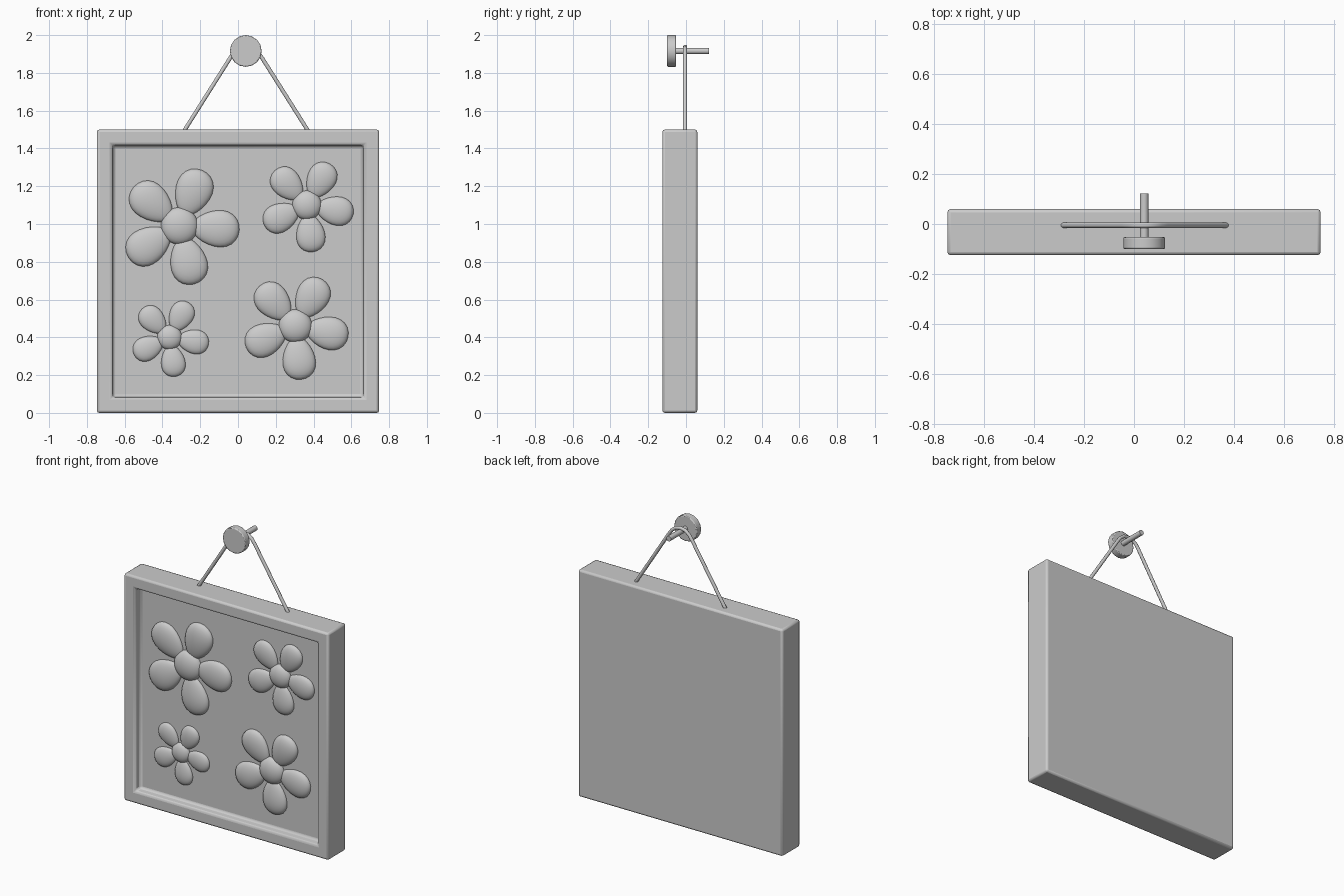
import bpy
import bmesh
import math
from mathutils import Matrix

cube = bpy.data.objects.get("Cube")
if cube:
    bpy.data.objects.remove(cube, do_unlink=True)

# One plain grey for everything
grey = bpy.data.materials.new("plain_grey")
grey.use_nodes = True
grey.diffuse_color = (0.6, 0.6, 0.6, 1)
bsdf = next(n for n in grey.node_tree.nodes if n.type == 'BSDF_PRINCIPLED')
bsdf.inputs["Base Color"].default_value = (0.6, 0.6, 0.6, 1)


def add_object(name, bm, bevel=0.0, segments=2):
    mesh = bpy.data.meshes.new(name)
    bm.to_mesh(mesh)
    bm.free()
    mesh.materials.append(grey)
    obj = bpy.data.objects.new(name, mesh)
    bpy.context.collection.objects.link(obj)
    if bevel:
        mod = obj.modifiers.new("rounded_edges", 'BEVEL')
        mod.width = bevel
        mod.segments = segments
        mod.limit_method = 'ANGLE'
    bpy.ops.object.select_all(action='DESELECT')
    obj.select_set(True)
    bpy.context.view_layer.objects.active = obj
    bpy.ops.object.shade_smooth_by_angle(angle=math.radians(40))
    return obj


# Frame: a box with a recessed panel in its front
FRONT, BACK, HEIGHT, RECESS = -0.125, 0.06, 1.5, 0.05
bm = bmesh.new()
bmesh.ops.create_cube(bm, size=1)
bmesh.ops.scale(bm, vec=(1.495, BACK - FRONT, HEIGHT), verts=bm.verts)
bmesh.ops.translate(bm, vec=(0, (FRONT + BACK) / 2, HEIGHT / 2), verts=bm.verts)
front = min(bm.faces, key=lambda f: f.calc_center_median().y)
bmesh.ops.inset_region(bm, faces=[front], thickness=0.115)
bmesh.ops.inset_region(bm, faces=[front], thickness=0.008, depth=-RECESS)
add_object("frame", bm, bevel=0.013)


# Flowers: five tapered petals around a domed centre
def add_blob(bm, cx, cz, angle, offset, length, width, depth, taper):
    ball = bmesh.ops.create_uvsphere(bm, u_segments=24, v_segments=14, radius=1)
    c, s = math.cos(angle), math.sin(angle)
    for v in ball["verts"]:
        u, side, out = v.co
        swell = 1 + taper * u
        along, across = offset + length * u, width * side * swell
        v.co = (cx + along * c - across * s,
                FRONT + RECESS - depth * out * swell,
                cz + along * s + across * c)


def add_flower(name, x, z, size, turn):
    bm = bmesh.new()
    for i in range(5):
        add_blob(bm, x, z, math.radians(turn + 72 * i), 0.6 * size,
                 0.4 * size, 0.3 * size, min(0.12 * size, 0.036), 0.22)
    add_blob(bm, x, z, 0, 0, 0.31 * size, 0.31 * size, min(0.16 * size, 0.046), 0)
    add_object(name, bm)


add_flower("flower_upper_right", -0.31, 0.99, 0.318, 68)
add_flower("flower_upper_left", 0.365, 1.10, 0.25, 61)
add_flower("flower_lower_right", -0.362, 0.40, 0.21, 62)
add_flower("flower_lower_left", 0.304, 0.46, 0.285, 60)


# Peg: a round head on a thin shaft
def add_rod(name, radius, y0, y1, sides, bevel=0.0):
    bm = bmesh.new()
    bmesh.ops.create_cone(bm, cap_ends=True, segments=sides, radius1=radius,
                          radius2=radius, depth=y1 - y0)
    place = Matrix.Translation((0.041, (y0 + y1) / 2, 1.916))
    bmesh.ops.transform(bm, verts=bm.verts,
                        matrix=place @ Matrix.Rotation(math.pi / 2, 4, 'X'))
    add_object(name, bm, bevel)


add_rod("peg_head", 0.084, -0.1, -0.053, 16, 0.005)
add_rod("peg_shaft", 0.017, -0.06, 0.122, 16)

# Hanging cord: straight legs with a bend over the shaft
half = [(0.33, 1.49), (0.085, 1.878), (0.062, 1.91), (0.033, 1.932)]
path = [(-x, z) for x, z in half] + [(0, 1.938)] + [(x, z) for x, z in reversed(half)]
curve = bpy.data.curves.new("hanging_cord", 'CURVE')
curve.dimensions = '3D'
curve.bevel_depth = 0.011
curve.bevel_resolution = 3
curve.use_fill_caps = True
spline = curve.splines.new('POLY')
spline.points.add(len(path) - 1)
for point, (x, z) in zip(spline.points, path):
    point.co = (x + 0.043, -0.005, z, 1)
spline.use_smooth = True
curve.materials.append(grey)
cord = bpy.data.objects.new("hanging_cord", curve)
bpy.context.collection.objects.link(cord)
